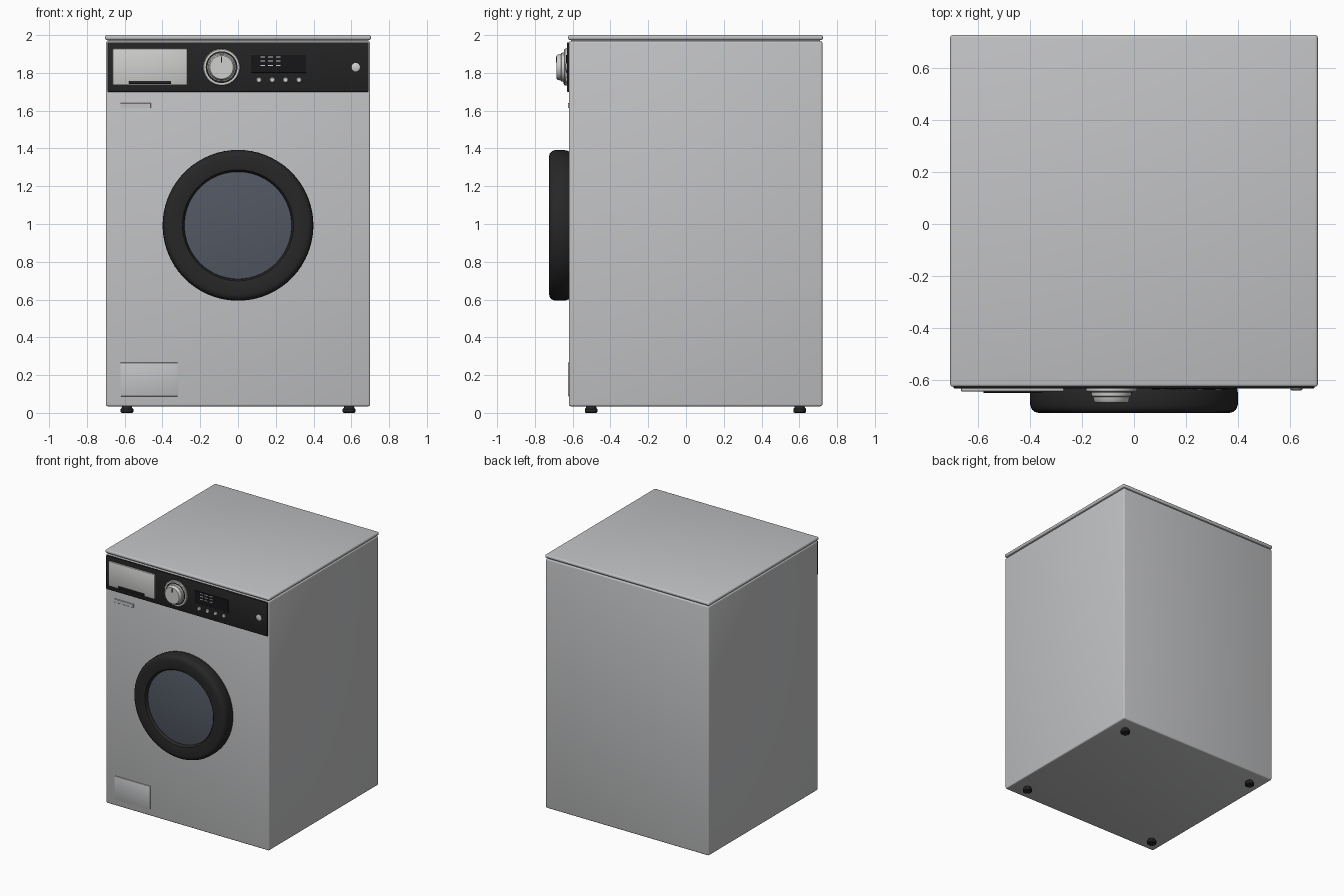
import bpy, bmesh, math

if "Cube" in bpy.data.objects:
    bpy.data.objects.remove(bpy.data.objects["Cube"])


def material(name, r, g, b):
    m = bpy.data.materials.new(name)
    m.diffuse_color = (r, g, b, 1)
    m.use_nodes = True
    m.node_tree.nodes["Principled BSDF"].inputs["Base Color"].default_value = m.diffuse_color
    return m


GREY = material("body grey", 0.54, 0.545, 0.555)
PALE = material("pale grey", 0.62, 0.62, 0.61)
PANEL = material("panel black", 0.017, 0.017, 0.018)
RUBBER = material("door black", 0.020, 0.020, 0.020)
DISPLAY = material("display black", 0.008, 0.008, 0.010)
GLASS = material("smoked glass", 0.085, 0.097, 0.125)


def finish(name, bm, mat, angle=35):
    bmesh.ops.recalc_face_normals(bm, faces=bm.faces)
    me = bpy.data.meshes.new(name)
    bm.to_mesh(me)
    bm.free()
    ob = bpy.data.objects.new(name, me)
    bpy.context.collection.objects.link(ob)
    me.materials.append(mat)
    bpy.ops.object.select_all(action='DESELECT')
    ob.select_set(True)
    bpy.context.view_layer.objects.active = ob
    bpy.ops.object.shade_smooth_by_angle(angle=math.radians(angle))
    return ob


def box(name, xs, ys, zs, mat, bevel=0.0, segments=3):
    bm = bmesh.new()
    bmesh.ops.create_cube(bm, size=1)
    for v in bm.verts:
        for i, (lo, hi) in enumerate((xs, ys, zs)):
            v.co[i] = lo if v.co[i] < 0 else hi
    if bevel:
        bmesh.ops.bevel(bm, geom=bm.edges[:], offset=bevel, segments=segments,
                        profile=0.5, affect='EDGES')
    return finish(name, bm, mat)


def lathe(name, profile, centre, mat, axis='Y', n=48, closed=False):
    """Spin (radius, height) points around the y or z axis."""
    bm = bmesh.new()
    cx, c2 = centre
    rings = []
    for r, h in profile:
        ring = []
        for k in range(n):
            a = 2 * math.pi * k / n
            u, w = cx + r * math.cos(a), c2 + r * math.sin(a)
            ring.append(bm.verts.new((u, h, w) if axis == 'Y' else (u, w, h)))
        rings.append(ring)
    pairs = list(zip(rings, rings[1:]))
    if closed:
        pairs.append((rings[-1], rings[0]))
    for a, b in pairs:
        for k in range(n):
            j = (k + 1) % n
            bm.faces.new((a[k], a[j], b[j], b[k]))
    bmesh.ops.remove_doubles(bm, verts=bm.verts, dist=1e-5)
    return finish(name, bm, mat)


# Cabinet and worktop lid with a thin shadow gap
box("cabinet", (-0.70, 0.70), (-0.62, 0.722), (0.035, 1.968), GREY, 0.010)
box("lid_spacer", (-0.69, 0.69), (-0.61, 0.71), (1.95, 1.985), GREY)
box("top_lid", (-0.705, 0.705), (-0.624, 0.725), (1.974, 2.0), GREY, 0.010)

# Control panel and detergent drawer
box("control_panel", (-0.692, 0.692), (-0.631, -0.60), (1.70, 1.962), PANEL, 0.004, 2)
box("detergent_drawer", (-0.664, -0.268), (-0.643, -0.615), (1.735, 1.928), PALE, 0.006, 2)
box("drawer_grip", (-0.577, -0.354), (-0.649, -0.63), (1.741, 1.758), PANEL, 0.002, 1)

# Program dial
DIAL = (-0.087, 1.83)
lathe("dial_ring", [(0.0, -0.620), (0.098, -0.620), (0.098, -0.640), (0.094, -0.645),
                    (0.084, -0.645), (0.081, -0.641), (0.0, -0.641)], DIAL, PALE)
lathe("dial_gap", [(0.0, -0.640), (0.084, -0.640), (0.084, -0.646), (0.0, -0.646)], DIAL, PANEL)
lathe("dial_knob", [(0.0, -0.640), (0.078, -0.640), (0.076, -0.660), (0.070, -0.663),
                    (0.067, -0.680), (0.062, -0.685), (0.0, -0.685)], DIAL, PALE)
box("dial_pointer", (-0.090, -0.084), (-0.687, -0.68), (1.856, 1.886), PANEL)

# Display window with plain indicator bars, small buttons, power button
box("display_window", (0.068, 0.36), (-0.634, -0.62), (1.80, 1.895), DISPLAY, 0.001, 1)
for i, x in enumerate((0.118, 0.158, 0.200)):
    for j, z in enumerate((1.840, 1.862, 1.884)):
        box(f"indicator_bar_{i}_{j}", (x, x + 0.026), (-0.636, -0.63),
            (z - 0.003, z + 0.003), PALE)


def button(name, x, z, r):
    lathe(name, [(0.0, -0.62), (r, -0.62), (r, -0.635), (r * 0.8, -0.638), (0.0, -0.638)],
          (x, z), PALE, n=24)


for i in range(4):
    button(f"option_button_{i}", 0.111 + 0.0705 * i, 1.763, 0.014)
button("power_button", 0.623, 1.83, 0.023)

# Badge plate and filter hatch, same grey as the cabinet
box("badge_plate", (-0.623, -0.460), (-0.626, -0.61), (1.613, 1.641), GREY, 0.002, 1)
box("filter_hatch", (-0.623, -0.318), (-0.626, -0.61), (0.088, 0.266), GREY, 0.003, 2)

# Round door: rounded ring and a slightly domed glass
DOOR = (0.0, 0.993)
lathe("door_ring", [(0.283, -0.615), (0.283, -0.695), (0.286, -0.712), (0.294, -0.722),
                    (0.308, -0.725), (0.365, -0.725), (0.381, -0.721), (0.392, -0.711),
                    (0.398, -0.695), (0.399, -0.65), (0.396, -0.632), (0.390, -0.615)],
      DOOR, RUBBER, n=96, closed=True)
dome = [(0.286 * i / 8, -0.718 + 0.020 * (i / 8) ** 2) for i in range(9)]
lathe("door_glass", dome + [(0.286, -0.64), (0.0, -0.64)], DOOR, GLASS, n=96)

# Four feet
for sx, side in ((-1, "left"), (1, "right")):
    for y, end in ((-0.502, "front"), (0.602, "back")):
        lathe(f"{end}_{side}_foot", [(0.0, 0.0), (0.028, 0.0), (0.034, 0.005), (0.034, 0.020),
                                     (0.028, 0.026), (0.024, 0.045), (0.0, 0.045)],
              (sx * 0.588, y), RUBBER, axis='Z', n=32)
